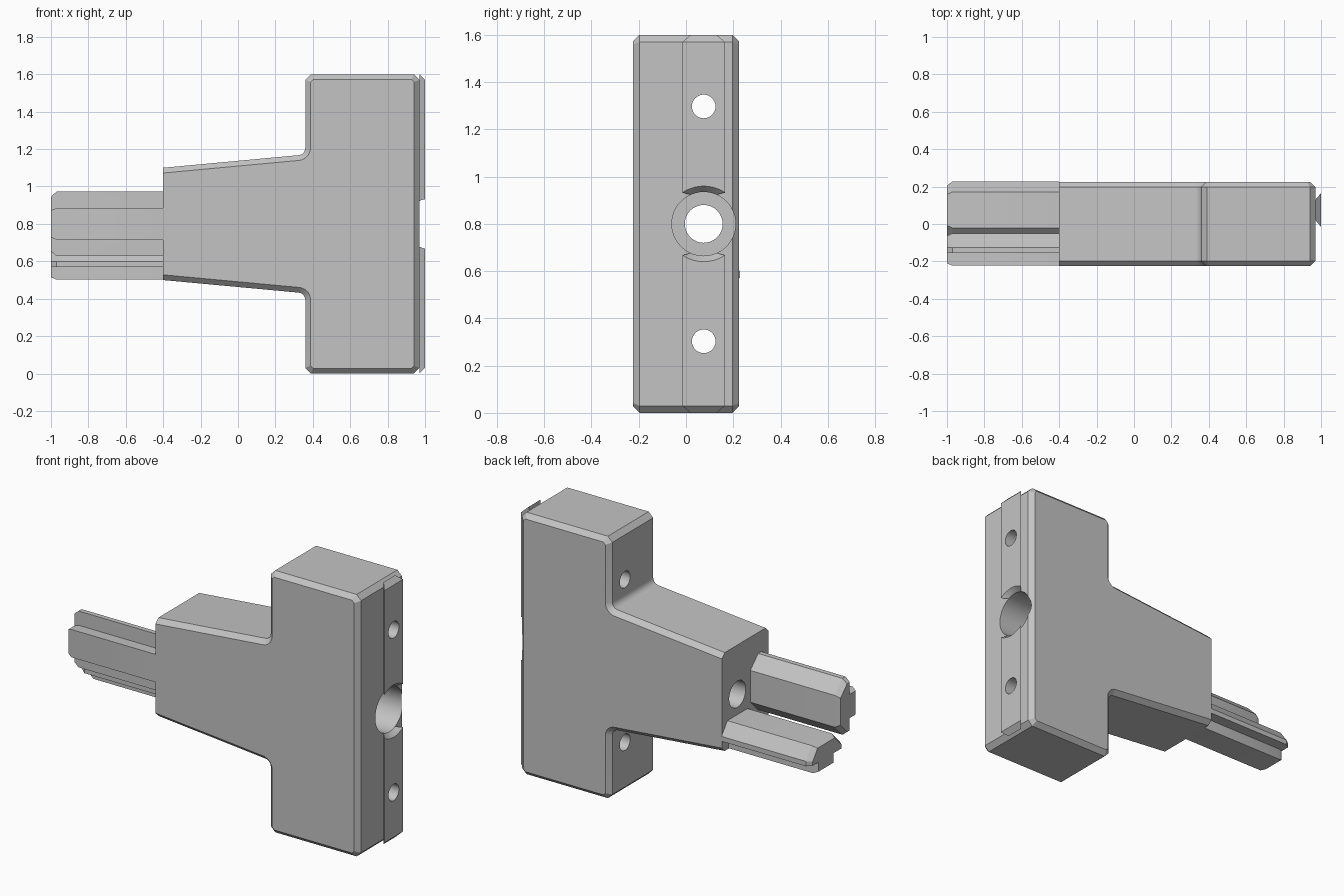
import bpy, bmesh, math
from mathutils import Vector

cube = bpy.data.objects.get("Cube")
if cube:
    bpy.data.objects.remove(cube, do_unlink=True)

AXIS_Y, AXIS_Z = 0.075, 0.8      # line of the main bore

grey = bpy.data.materials.new("light_grey")
grey.use_nodes = True
colour = (0.55, 0.55, 0.55, 1)
grey.diffuse_color = colour
grey.node_tree.nodes["Principled BSDF"].inputs["Base Color"].default_value = colour


def loft(rings):
    """Closed bmesh through matching rings of points, with both ends capped."""
    bm = bmesh.new()
    loops = [[bm.verts.new(p) for p in ring] for ring in rings]
    n = len(loops[0])
    for a, b in zip(loops, loops[1:]):
        for i in range(n):
            j = (i + 1) % n
            bm.faces.new((a[i], a[j], b[j], b[i]))
    bm.faces.new(loops[0][::-1])
    bm.faces.new(loops[-1])
    bmesh.ops.recalc_face_normals(bm, faces=bm.faces[:])
    return bm


def make(name, bm):
    mesh = bpy.data.meshes.new(name)
    bm.to_mesh(mesh)
    bm.free()
    mesh.materials.append(grey)
    obj = bpy.data.objects.new(name, mesh)
    bpy.context.collection.objects.link(obj)
    return obj


def bore(name, z, stations):
    """Turned cutter along x from (x, radius) stations."""
    angles = [math.tau * i / 48 for i in range(48)]
    obj = make(name, loft([[(x, AXIS_Y + r * math.cos(a), z + r * math.sin(a))
                            for a in angles] for x, r in stations]))
    obj.hide_render = True
    return obj


# T-shaped body: half outline mirrored about the bore height
r = 0.04
half = [(-0.5, 0.291)]
for i in range(6):
    a = math.radians(-90 + 18 * i)
    half.append((0.36 - r + r * math.cos(a), 0.367 + r + r * math.sin(a)))
half += [(0.36, 0.77), (0.39, 0.8), (0.94, 0.8), (0.97, 0.77)]
outline = half + [(x, -z) for x, z in reversed(half)]
bm = loft([[(x, y, AXIS_Z + z) for x, z in outline] for y in (-0.225, 0.225)])
rim = [e for e in bm.edges if abs(e.verts[0].co.y - e.verts[1].co.y) < 0.01]
bmesh.ops.bevel(bm, geom=rim, offset=0.028, segments=1, affect='EDGES', clamp_overlap=False)
# square off the narrow end
cut = bmesh.ops.bisect_plane(bm, geom=bm.verts[:] + bm.edges[:] + bm.faces[:],
                             plane_co=(-0.4, 0, 0), plane_no=(-1, 0, 0), clear_outer=True)
edges = [g for g in cut["geom_cut"] if isinstance(g, bmesh.types.BMEdge)]
bmesh.ops.contextual_create(bm, geom=edges)
bmesh.ops.recalc_face_normals(bm, faces=bm.faces[:])
body = make("body", bm)

# Dovetail rail on the wide end, with sloped tips
dovetail = [(0.97, -0.055), (1.0, -0.09), (1.0, 0.09), (0.97, 0.055)]
rail = make("dovetail_rail", loft([
    [(x, AXIS_Y + w, AXIS_Z + s * (0.8 - (x - 0.97))) for x, w in dovetail]
    for s in (-1, 1)]))

# Stepped main bore and two screw holes
cutters = [bore("main_bore_cutter", AXIS_Z,
                [(-0.5, 0.08), (0.0, 0.08), (0.0, 0.135), (0.97, 0.135), (1.006, 0.165)])]
for side in (-1, 1):
    cutters.append(bore("screw_hole_cutter", AXIS_Z + side * 0.497, [(0.3, 0.05), (1.1, 0.05)]))

for part in (body, rail):
    for c in cutters:
        mod = part.modifiers.new("bore", 'BOOLEAN')
        mod.operation = 'DIFFERENCE'
        mod.solver = 'EXACT'
        mod.object = c
bpy.context.view_layer.update()
graph = bpy.context.evaluated_depsgraph_get()
for part in (body, rail):
    result = bpy.data.meshes.new_from_object(part.evaluated_get(graph))
    part.modifiers.clear()
    part.data = result
for c in cutters:
    bpy.data.objects.remove(c, do_unlink=True)

# Slot prongs: section as (distance out from bore axis, half width)
section = [(0.125, 0.097), (0.2, 0.172), (0.23, 0.172), (0.23, 0.085), (0.298, 0.085)]
section += [(d, -w) for d, w in reversed(section)]


def prong(name, place):
    pts = [Vector(place(d, w)) for d, w in section]
    mid = Vector(place(0.212, 0))
    tip = [mid + (p - mid) * 0.85 for p in pts]
    return make(name, loft([[(x, p.x, p.y) for p in ring]
                            for x, ring in ((-0.4, pts), (-0.97, pts), (-1.0, tip))]))


front_prong = prong("front_prong", lambda d, w: (AXIS_Y - d, AXIS_Z + w))
lower_prong = prong("lower_prong", lambda d, w: (min(AXIS_Y + w, 0.228), AXIS_Z - d))

# Smooth bores and fillets, keep the machined edges sharp
bpy.ops.object.select_all(action='DESELECT')
for obj in (body, rail, front_prong, lower_prong):
    obj.select_set(True)
bpy.context.view_layer.objects.active = body
bpy.ops.object.shade_smooth_by_angle(angle=math.radians(25))
